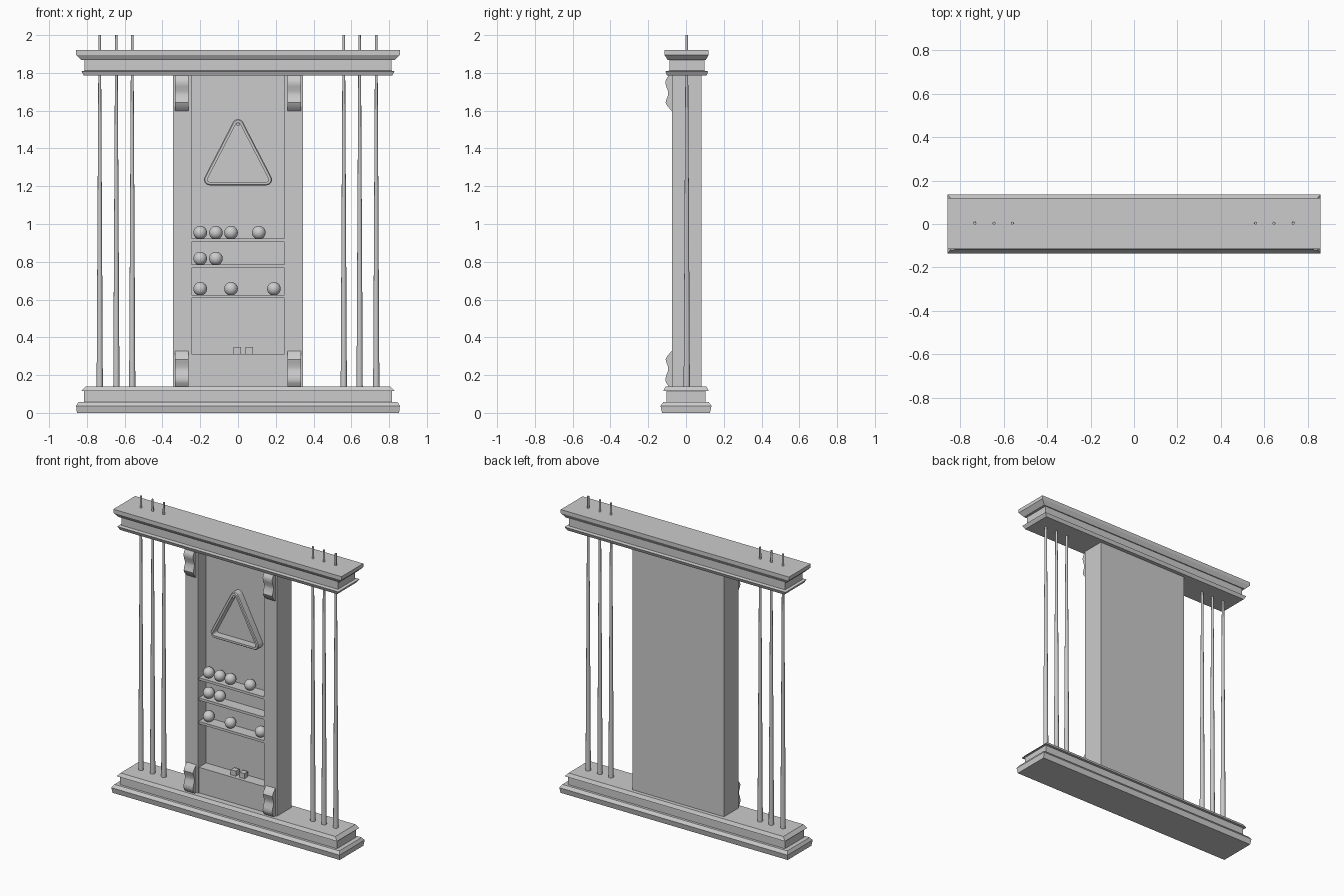
import bpy, bmesh, math
from mathutils import Matrix, Vector

cube = bpy.data.objects.get("Cube")
if cube:
    bpy.data.objects.remove(cube, do_unlink=True)

grey = bpy.data.materials.new("light_grey")
grey.use_nodes = True
GREY = (0.6, 0.6, 0.6, 1)
grey.diffuse_color = GREY
grey.node_tree.nodes["Principled BSDF"].inputs["Base Color"].default_value = GREY


def finish(name, bm, smooth=False):
    bmesh.ops.recalc_face_normals(bm, faces=bm.faces)
    mesh = bpy.data.meshes.new(name)
    bm.to_mesh(mesh)
    bm.free()
    mesh.materials.append(grey)
    obj = bpy.data.objects.new(name, mesh)
    bpy.context.collection.objects.link(obj)
    if smooth:
        bpy.ops.object.select_all(action='DESELECT')
        obj.select_set(True)
        bpy.context.view_layer.objects.active = obj
        bpy.ops.object.shade_smooth_by_angle(angle=math.radians(35))
    return obj


def loft(name, rings, closed=False, smooth=False):
    """Join rings of equal length; cap the ends, or close into a loop."""
    bm = bmesh.new()
    loops = [[bm.verts.new(p) for p in ring] for ring in rings]
    pairs = list(zip(loops, loops[1:]))
    if closed:
        pairs.append((loops[-1], loops[0]))
    else:
        bm.faces.new(loops[0])
        bm.faces.new(loops[-1])
    n = len(loops[0])
    for a, b in pairs:
        for i in range(n):
            j = (i + 1) % n
            bm.faces.new((a[i], a[j], b[j], b[i]))
    return finish(name, bm, smooth)


def box(name, x0, x1, y0, y1, z0, z1):
    rect = [(x0, y0), (x1, y0), (x1, y1), (x0, y1)]
    return loft(name, [[(x, y, z) for x, y in rect] for z in (z0, z1)])


def moulding(name, profile):
    """Stack of rectangles given as height, half width, front, back."""
    loft(name, [[(-w, f, z), (w, f, z), (w, b, z), (-w, b, z)]
                for z, w, f, b in profile])


# Base and cornice with stepped mouldings
moulding("base", [
    (0, .853, -.127, .127), (.037, .857, -.135, .135), (.057, .845, -.12, .12),
    (.057, .815, -.103, .103), (.117, .815, -.103, .103),
    (.117, .828, -.12, .12), (.14, .807, -.108, .108)])
moulding("cornice", [
    (1.785, .815, -.1, .108), (1.808, .83, -.11, .118),
    (1.812, .812, -.088, .097), (1.867, .812, -.088, .097),
    (1.867, .828, -.096, .104), (1.895, .857, -.114, .12),
    (1.92, .857, -.114, .12)])

# Central cabinet: back and stiles as one U-shaped section
FRONT, BACK, RECESS = -.074, .082, .01
SIDE, INNER = .343, .247
section = [(-SIDE, FRONT), (-INNER, FRONT), (-INNER, RECESS), (INNER, RECESS),
           (INNER, FRONT), (SIDE, FRONT), (SIDE, BACK), (-SIDE, BACK)]
loft("cabinet", [[(x, y, z) for x, y in section] for z in (.135, 1.79)])
box("lower_panel", -INNER, INNER, FRONT + .006, RECESS, .135, .313)

# Shelves and their balls
R = .036
shelves = [(.922, (-.2, -.117, -.037, .11)),
           (.785, (-.2, -.117)),
           (.625, (-.2, -.037, .19))]
for n, (top, places) in enumerate(shelves, 1):
    box(f"shelf_{n}", -INNER, INNER, FRONT + .006, RECESS, top - .017, top)
    for m, x in enumerate(places, 1):
        bm = bmesh.new()
        bmesh.ops.create_uvsphere(bm, u_segments=24, v_segments=16, radius=R,
                                  matrix=Matrix.Translation((x, -.028, top + R - .004)))
        finish(f"ball_{n}_{m}", bm, True)

# Chalk cubes
for n, x in enumerate((-.004, .06), 1):
    box(f"chalk_{n}", x - .019, x + .019, -.045, -.007, .313, .348)

# Triangular rack with rounded corners
apex, foot = Vector((0, 1.525)), Vector((.15, 1.235))
slope = math.atan2(foot.x, apex.y - foot.y)
corners = [(foot, -math.pi / 2, slope), (apex, slope, math.pi - slope),
           (Vector((-foot.x, foot.y)), math.pi - slope, 1.5 * math.pi)]


def rack_outline(r, y):
    points = []
    for c, a0, a1 in corners:
        for i in range(7):
            a = a0 + (a1 - a0) * i / 6
            points.append((c.x + r * math.cos(a), y, c.y + r * math.sin(a)))
    return points


loft("rack", [rack_outline(r, y) for r, y in
              ((.03, RECESS), (.03, -.036), (.025, -.042), (.012, -.042), (.012, RECESS))],
     closed=True, smooth=True)


def rod(name, bottom, top, r0, r1, sides):
    axis = (Vector(top) - Vector(bottom))
    turn = axis.to_track_quat('Z', 'Y')
    rings = []
    for centre, r in ((bottom, r0), (top, r1)):
        rings.append([Vector(centre) + turn @ Vector((r * math.cos(t), r * math.sin(t), 0))
                      for t in (2 * math.pi * i / sides for i in range(sides))])
    loft(name, rings, smooth=True)


rod("rack_peg", (0, RECESS, 1.528), (0, -.05, 1.528), .009, .009, 12)

# Tapered cues on both sides
for side, sign in (("left", 1), ("right", -1)):
    for n, x in enumerate((.56, .644, .732), 1):
        rod(f"{side}_cue_{n}", (sign * x, .004, .135), (sign * x, .004, 2), .0165, .0065, 12)

# Scroll brackets: one wavy side profile, mirrored up and down, left and right
depth = [(0, .016), (.02, .03), (.036, .036), (.06, .031), (.085, .021), (.105, .02),
         (.13, .03), (.145, .034), (.162, .026), (.178, .012), (.19, 0)]
for level, edge, up in (("upper", 1.788, -1), ("lower", .138, 1)):
    for side, sign in (("left", 1), ("right", -1)):
        wave = [(FRONT - d, edge + up * h) for h, d in depth]
        wave += [(FRONT + .003, edge + up * .19), (FRONT + .003, edge)]
        loft(f"{level}_{side}_bracket",
             [[(sign * x, y, z) for y, z in wave] for x in (.262, .333)], smooth=True)
